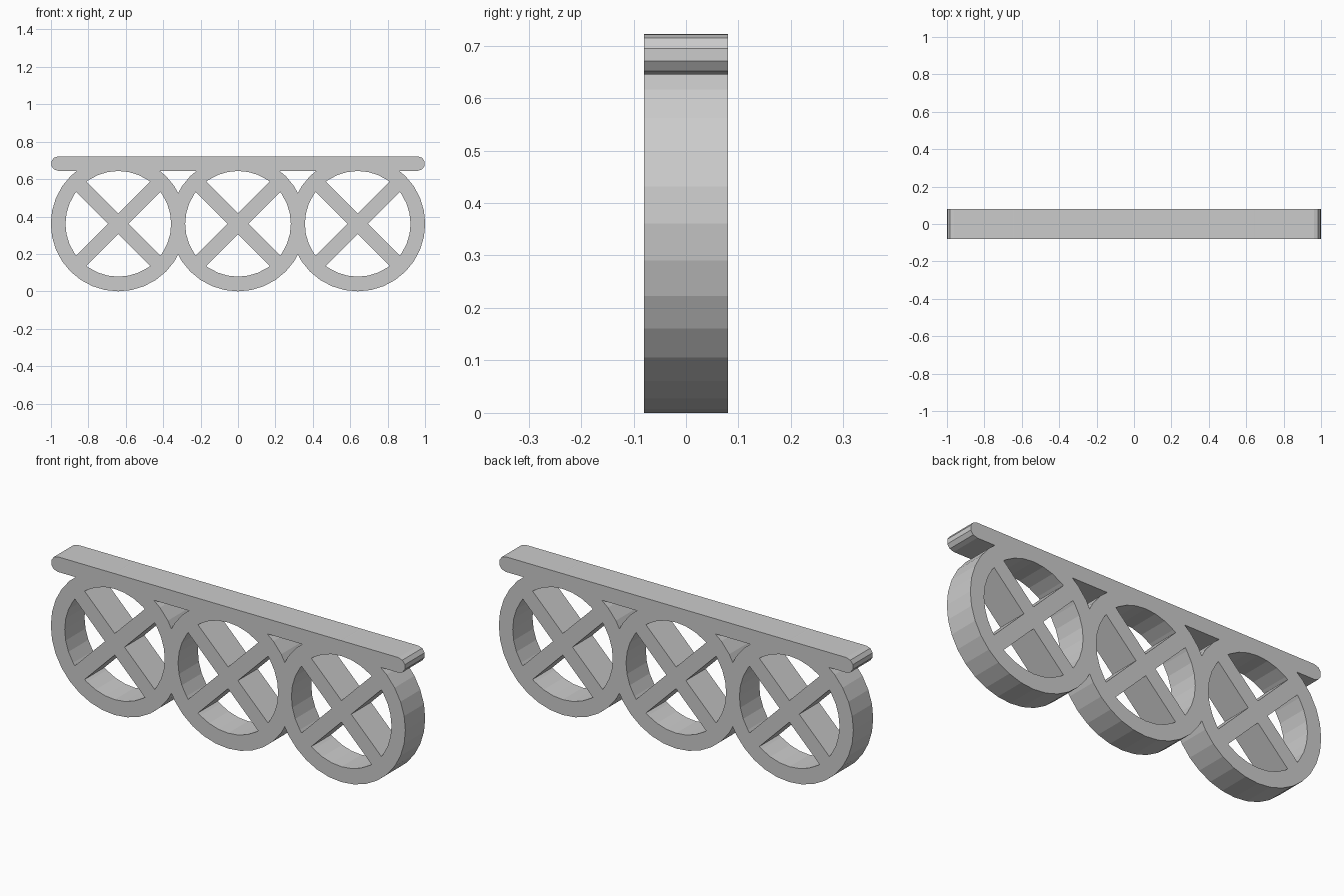
import bpy
import bmesh
from math import sin, cos, pi, radians, asin, sqrt

cube = bpy.data.objects.get("Cube")
if cube:
    bpy.data.objects.remove(cube, do_unlink=True)

DEPTH = 0.16
WHEEL_R, HOLE_R = 0.361, 0.2825
SPACING = 0.64
SPOKE_HALF = 0.039
SEGMENTS = 32
BAR_R, BAR_Z = 0.0385, 0.683

grey = bpy.data.materials.new("light_grey")
grey.use_nodes = True
colour = (0.6, 0.6, 0.6, 1)
grey.diffuse_color = colour
grey.node_tree.nodes["Principled BSDF"].inputs["Base Color"].default_value = colour


def prism(name, profiles, depth):
    """Extrude closed x-z profiles along y, centred on y = 0."""
    bm = bmesh.new()
    for pts in profiles:
        face = bm.faces.new([bm.verts.new((x, -depth / 2, z)) for x, z in pts])
        out = bmesh.ops.extrude_face_region(bm, geom=[face])
        verts = [v for v in out["geom"] if isinstance(v, bmesh.types.BMVert)]
        bmesh.ops.translate(bm, verts=verts, vec=(0, depth, 0))
    bmesh.ops.recalc_face_normals(bm, faces=bm.faces)
    mesh = bpy.data.meshes.new(name)
    bm.to_mesh(mesh)
    bm.free()
    mesh.materials.append(grey)
    obj = bpy.data.objects.new(name, mesh)
    bpy.context.collection.objects.link(obj)
    return obj


def combine(target, other, operation):
    """Apply a boolean and discard the helper."""
    mod = target.modifiers.new(operation, 'BOOLEAN')
    mod.operation = operation
    mod.solver = 'EXACT'
    mod.object = other
    bpy.context.view_layer.objects.active = target
    bpy.ops.object.modifier_apply(modifier=mod.name)
    bpy.data.objects.remove(other, do_unlink=True)


def arc(cx, cz, r, angles):
    return [(cx + r * cos(a), cz + r * sin(a)) for a in angles]


# Top rail with rounded ends
end_x = 1 - BAR_R
half = [-pi / 2 + pi * i / 5 for i in range(6)]
rail_profile = (arc(end_x, BAR_Z, BAR_R, half)
                + arc(-end_x, BAR_Z, BAR_R, [a + pi for a in half]))
frame = prism("wheel_frame", [rail_profile], DEPTH)

# Three overlapping wheel discs fused to the rail
circle = [2 * pi * i / SEGMENTS for i in range(SEGMENTS)]
centres = [-SPACING, 0, SPACING]
for cx in centres:
    disc = prism("wheel_disc", [arc(cx, WHEEL_R, WHEEL_R, circle)], DEPTH)
    combine(frame, disc, 'UNION')

# Four openings per wheel, leaving a diagonal cross of spokes
edge = radians(45) - asin(SPOKE_HALF / HOLE_R)
step = 2 * pi / SEGMENTS
sweep = [-edge] + [step * i for i in range(-3, 4)] + [edge]
openings = []
for cx in centres:
    for q in range(4):
        turn = q * pi / 2
        apex = arc(cx, WHEEL_R, SPOKE_HALF * sqrt(2), [turn])
        openings.append(apex + arc(cx, WHEEL_R, HOLE_R, [turn + a for a in sweep]))
cutter = prism("opening_cutter", openings, DEPTH * 2)
cutter.hide_render = True
combine(frame, cutter, 'DIFFERENCE')
